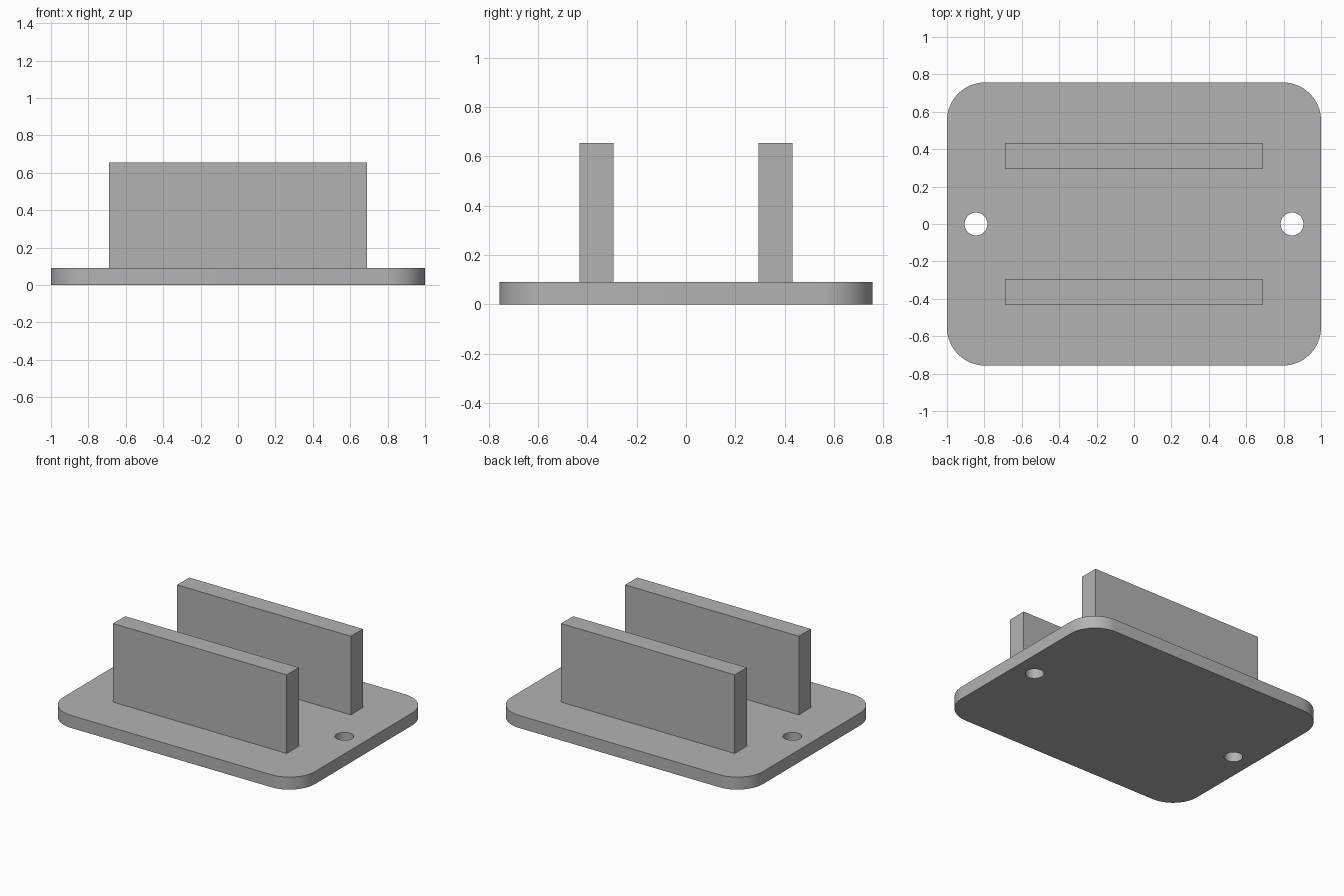
import bpy, bmesh
from math import sin, cos, pi, radians

cube = bpy.data.objects.get("Cube")
if cube:
    bpy.data.objects.remove(cube, do_unlink=True)

HALF_X, HALF_Y, THICK = 1.0, 0.757, 0.09
CORNER_R, HOLE_X, HOLE_R = 0.205, 0.845, 0.061
WALL_X, WALL_IN, WALL_OUT, WALL_TOP = 0.69, 0.295, 0.432, 0.655

grey = bpy.data.materials.new("plain grey")
grey.use_nodes = True
colour = (0.45, 0.45, 0.45, 1)
grey.diffuse_color = colour
grey.node_tree.nodes["Principled BSDF"].inputs["Base Color"].default_value = colour


def arc(cx, cy, r, start, sweep, steps):
    return [(cx + r * cos(start + sweep * i / steps),
             cy + r * sin(start + sweep * i / steps)) for i in range(steps + 1)]


def extrude_profile(name, loops, z0, z1):
    """Fill closed loops (outline first, then holes) and extrude upward."""
    bm = bmesh.new()
    edges = []
    for loop in loops:
        verts = [bm.verts.new((x, y, z0)) for x, y in loop]
        edges += [bm.edges.new((a, b)) for a, b in zip(verts, verts[1:] + verts[:1])]
    bmesh.ops.triangle_fill(bm, edges=edges, use_beauty=True)
    grown = bmesh.ops.extrude_face_region(bm, geom=bm.faces[:], use_keep_orig=True)
    top = [v for v in grown["geom"] if isinstance(v, bmesh.types.BMVert)]
    bmesh.ops.translate(bm, verts=top, vec=(0, 0, z1 - z0))
    bmesh.ops.recalc_face_normals(bm, faces=bm.faces[:])
    mesh = bpy.data.meshes.new(name)
    bm.to_mesh(mesh)
    bm.free()
    mesh.materials.append(grey)
    obj = bpy.data.objects.new(name, mesh)
    bpy.context.collection.objects.link(obj)
    return obj


# Base plate with rounded corners and two screw holes
outline = []
for k, (sx, sy) in enumerate([(1, 1), (-1, 1), (-1, -1), (1, -1)]):
    outline += arc(sx * (HALF_X - CORNER_R), sy * (HALF_Y - CORNER_R),
                   CORNER_R, k * pi / 2, pi / 2, 16)
holes = [arc(s * HOLE_X, 0, HOLE_R, 0, 2 * pi, 40)[:-1] for s in (-1, 1)]
plate = extrude_profile("base_plate", [outline] + holes, 0, THICK)

bpy.ops.object.select_all(action="DESELECT")
plate.select_set(True)
bpy.context.view_layer.objects.active = plate
bpy.ops.object.shade_smooth_by_angle(angle=radians(30))

# Two parallel upright walls
for name, s in (("front_wall", -1), ("back_wall", 1)):
    a, b = s * WALL_IN, s * WALL_OUT
    extrude_profile(name, [[(-WALL_X, a), (WALL_X, a), (WALL_X, b), (-WALL_X, b)]],
                    THICK, WALL_TOP)
